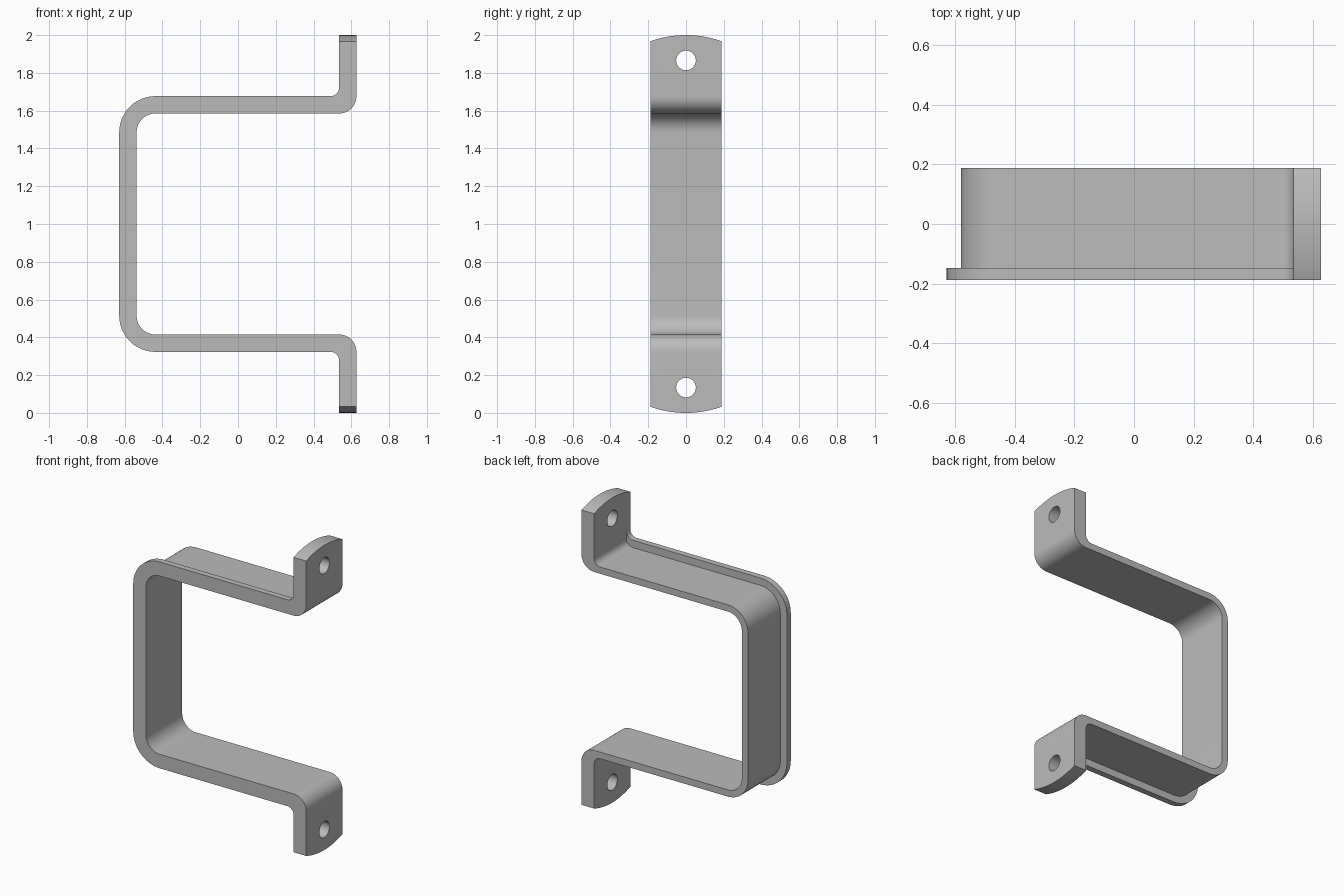
import bpy, bmesh
from math import radians, cos, sin

if "Cube" in bpy.data.objects:
    bpy.data.objects.remove(bpy.data.objects["Cube"])

HALF_W = 0.188            # half of the strap width
LIP_Y = -0.148            # back of the stiffening lip
IN, OUT = 0.535, 0.627    # faces of the mounting tabs
THICK, THIN = 0.092, 0.044
ARM_Z = 1.585             # inner face of the upper arm
FILLET = 0.045

grey = bpy.data.materials.new("steel_grey")
grey.use_nodes = True
grey.diffuse_color = (0.5, 0.5, 0.5, 1)
grey.node_tree.nodes["Principled BSDF"].inputs["Base Color"].default_value = (0.5, 0.5, 0.5, 1)


def arc(cx, cz, r, start, end, n=12):
    angles = [radians(start + (end - start) * i / n) for i in range(n + 1)]
    return [(cx + r * cos(a), cz + r * sin(a)) for a in angles]


def outline(t):
    """Closed bracket profile whose arms have thickness t."""
    cx, cz, r = IN - 0.972, ARM_Z - 0.1, 0.1
    half = arc(cx, cz, r + t, 180, 90)
    half += arc(IN - FILLET, ARM_Z + t + FILLET, FILLET, -90, 0)
    half += [(IN, ARM_Z + THICK + FILLET), (IN, 2.05), (OUT, 2.05)]
    half += arc(IN, ARM_Z + THICK, THICK, 0, -90)
    half += arc(cx, cz, r, 90, 180)
    return half + [(x, 2 - z) for x, z in reversed(half)]


def loft(name, rings):
    """Join matching rings of points and cap both ends."""
    bm = bmesh.new()
    loops = [[bm.verts.new(p) for p in ring] for ring in rings]
    for a, b in zip(loops, loops[1:]):
        for i in range(len(a)):
            j = (i + 1) % len(a)
            bm.faces.new((a[i], a[j], b[j], b[i]))
    bm.faces.new(loops[0])
    bm.faces.new(loops[-1])
    bmesh.ops.remove_doubles(bm, verts=bm.verts, dist=1e-5)
    bmesh.ops.recalc_face_normals(bm, faces=bm.faces)
    mesh = bpy.data.meshes.new(name)
    bm.to_mesh(mesh)
    bm.free()
    obj = bpy.data.objects.new(name, mesh)
    bpy.context.collection.objects.link(obj)
    return obj


def along_x(name, yz, x0, x1):
    return loft(name, [[(x, y, z) for y, z in yz] for x in (x0, x1)])


# Strap: full-thickness lip at the front, thinner band behind it
lip, band = outline(THICK), outline(THIN)
sections = [(lip, -HALF_W), (lip, LIP_Y), (band, LIP_Y), (band, HALF_W)]
bracket = loft("bracket", [[(x, y, z) for x, z in prof] for prof, y in sections])
bracket.data.materials.append(grey)

# Curved tab ends and bolt holes
R = 0.56
cap = arc(0, 2 - R, R, 65, 115, 32)
helpers = [("INTERSECT", along_x("end_trimmer", cap + [(-y, 2 - z) for y, z in cap], -1, 1))]
for name, z in (("upper_hole_cutter", 1.866), ("lower_hole_cutter", 0.134)):
    ring = arc(0, z, 0.052, 0, 360, 40)[:-1]
    helpers.append(("DIFFERENCE", along_x(name, ring, 0.45, 0.7)))
for op, helper in helpers:
    helper.hide_render = True
    mod = bracket.modifiers.new(helper.name, "BOOLEAN")
    mod.operation, mod.object, mod.solver = op, helper, "EXACT"

# Bake the cuts and discard the cutters
graph = bpy.context.evaluated_depsgraph_get()
baked = bpy.data.meshes.new_from_object(bracket.evaluated_get(graph))
bracket.modifiers.clear()
bracket.data = baked
baked.materials.clear()
baked.materials.append(grey)
for _, helper in helpers:
    bpy.data.objects.remove(helper)

bpy.ops.object.select_all(action="DESELECT")
bracket.select_set(True)
bpy.context.view_layer.objects.active = bracket
bpy.ops.object.shade_smooth_by_angle(angle=radians(30))
